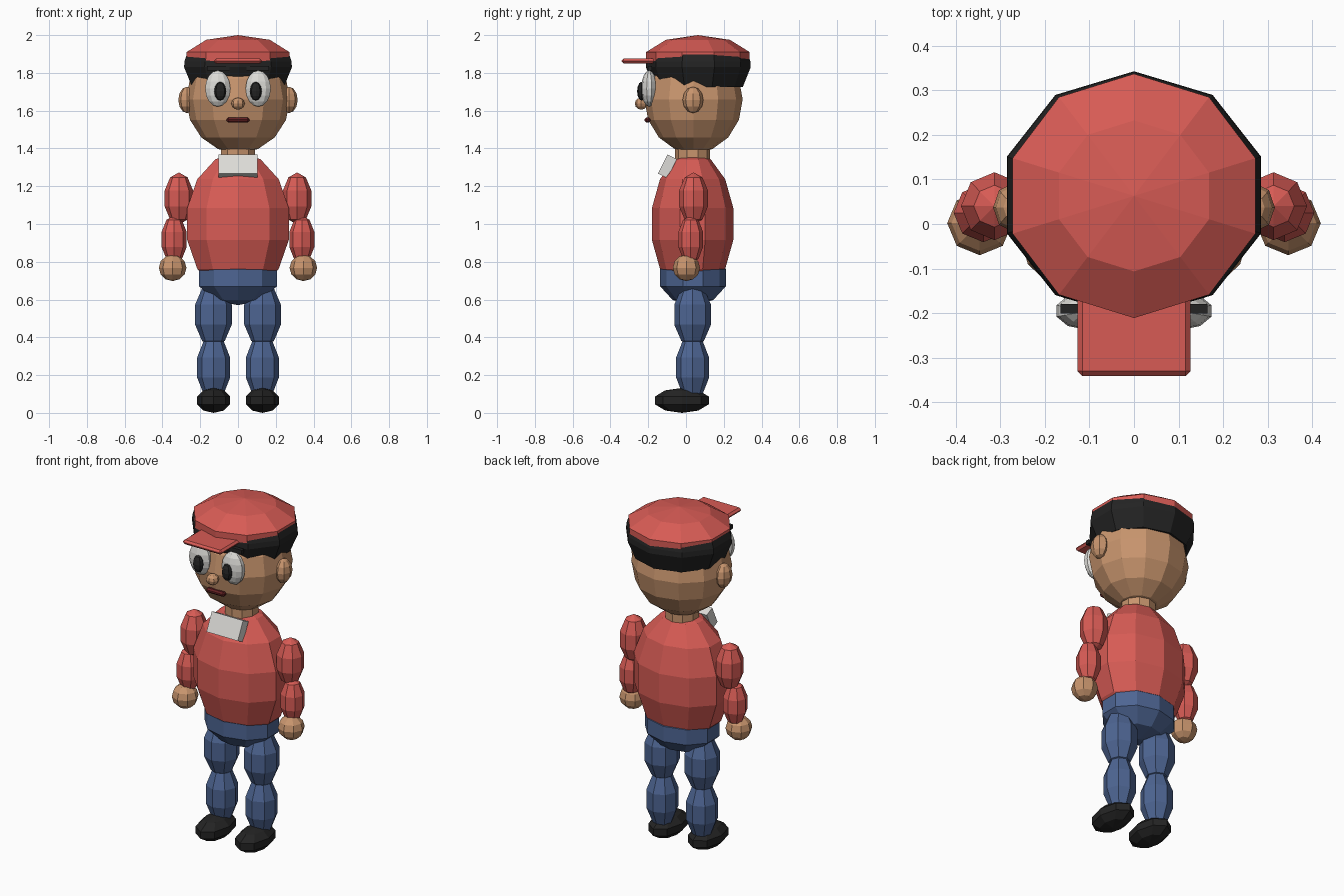
import bpy, bmesh
from math import sin, cos, pi, radians

if "Cube" in bpy.data.objects:
    bpy.data.objects.remove(bpy.data.objects["Cube"])


def material(name, rgb):
    m = bpy.data.materials.new(name)
    m.diffuse_color = (*rgb, 1)
    m.use_nodes = True
    m.node_tree.nodes["Principled BSDF"].inputs["Base Color"].default_value = m.diffuse_color
    return m


RED = material("red cloth", (0.68, 0.105, 0.09))
SKIN = material("tan skin", (0.58, 0.30, 0.155))
BLUE = material("blue denim", (0.075, 0.13, 0.29))
BLACK = material("black", (0.017, 0.017, 0.017))
WHITE = material("off white", (0.72, 0.71, 0.68))
LIP = material("dark red lip", (0.13, 0.015, 0.017))


def finish(name, bm, mat, loc, rot_x=0):
    bmesh.ops.recalc_face_normals(bm, faces=bm.faces)
    mesh = bpy.data.meshes.new(name)
    bm.to_mesh(mesh)
    bm.free()
    mesh.materials.append(mat)
    ob = bpy.data.objects.new(name, mesh)
    ob.location = loc
    ob.rotation_euler.x = rot_x
    bpy.context.collection.objects.link(ob)
    return ob


def lathe(name, mat, loc, profile, scale, segs):
    """Faceted solid of revolution; a corner always faces +y."""
    bm = bmesh.new()
    rings = []
    for r, z in profile:
        n = segs if r > 1e-5 else 1
        rings.append([bm.verts.new((r * scale[0] * sin(2 * pi * i / segs),
                                    r * scale[1] * cos(2 * pi * i / segs),
                                    z * scale[2])) for i in range(n)])
    for a, b in zip(rings, rings[1:]):
        for i in range(segs):
            j = (i + 1) % segs
            quad = [a[i % len(a)], a[j % len(a)], b[j % len(b)], b[i % len(b)]]
            bm.faces.new(list(dict.fromkeys(quad)))
    for ring in (rings[0], rings[-1]):
        if len(ring) > 1:
            bm.faces.new(ring)
    return finish(name, bm, mat, loc)


def ball(name, mat, loc, scale, segs=8, rings=5):
    profile = [(sin(pi * k / rings) if 0 < k < rings else 0, cos(pi * k / rings))
               for k in range(rings + 1)]
    return lathe(name, mat, loc, profile, scale, segs)


def box(name, mat, loc, size, rot_x=0, bevel=0):
    bm = bmesh.new()
    bmesh.ops.create_cube(bm, size=1)
    bmesh.ops.scale(bm, vec=size, verts=bm.verts)
    if bevel:
        bmesh.ops.bevel(bm, geom=bm.edges[:], offset=bevel, segments=1, affect='EDGES')
    return finish(name, bm, mat, loc, rot_x)


# Body
ball("shirt_torso", RED, (0, 0.035, 1.0), (0.29, 0.221, 0.38), 10, 7)
ball("trouser_hips", BLUE, (0, 0.037, 0.715), (0.227, 0.183, 0.145), 10, 5)
lathe("neck", SKIN, (0, 0.035, 0), [(1, 1.28), (1, 1.44)], (0.095, 0.093, 1), 10)
box("collar", WHITE, (0, -0.098, 1.305), (0.204, 0.056, 0.113), radians(-26))

# Head
ball("head", SKIN, (0, 0.04, 1.66), (0.275, 0.26, 0.285), 12, 8)
ball("nose", SKIN, (0, -0.237, 1.637), (0.036, 0.034, 0.032), 8, 6)
box("mouth", LIP, (0, -0.204, 1.55), (0.12, 0.03, 0.027), 0, 0.009)

# Hair band and cap
lathe("hair", BLACK, (0, 0.065, 0),
      [(0.285, 1.9), (0.298, 1.86), (0.30, 1.83), (0.255, 1.725)],
      (1, 0.925, 1), 10)
ball("cap", RED, (0, 0.063, 1.87), (0.301, 0.288, 0.13), 10, 5)
box("cap_brim", RED, (0, -0.225, 1.862), (0.254, 0.232, 0.026), 0, 0.011)

# Paired parts
for s, side in ((-1, "right"), (1, "left")):
    ball(f"ear_{side}", SKIN, (s * 0.27, 0.037, 1.657), (0.046, 0.055, 0.07), 8, 6)
    ball(f"eye_{side}", WHITE, (s * 0.107, -0.195, 1.717), (0.07, 0.042, 0.096), 10, 8)
    ball(f"pupil_{side}", BLACK, (s * 0.094, -0.235, 1.703), (0.032, 0.024, 0.05), 8, 6)
    box(f"eyebrow_{side}", BLACK, (s * 0.105, -0.19, 1.825), (0.12, 0.022, 0.025))
    ball(f"upper_arm_{side}", RED, (s * 0.313, 0.04, 1.135), (0.079, 0.08, 0.138))
    ball(f"forearm_{side}", RED, (s * 0.338, 0.025, 0.918), (0.07, 0.069, 0.128))
    ball(f"hand_{side}", SKIN, (s * 0.346, 0.002, 0.768), (0.073, 0.072, 0.07), 8, 6)
    ball(f"thigh_{side}", BLUE, (s * 0.13, 0.035, 0.52), (0.102, 0.102, 0.172))
    ball(f"shin_{side}", BLUE, (s * 0.129, 0.035, 0.24), (0.092, 0.092, 0.17))
    ball(f"shoe_{side}", BLACK, (s * 0.129, -0.022, 0.066), (0.092, 0.15, 0.066))
